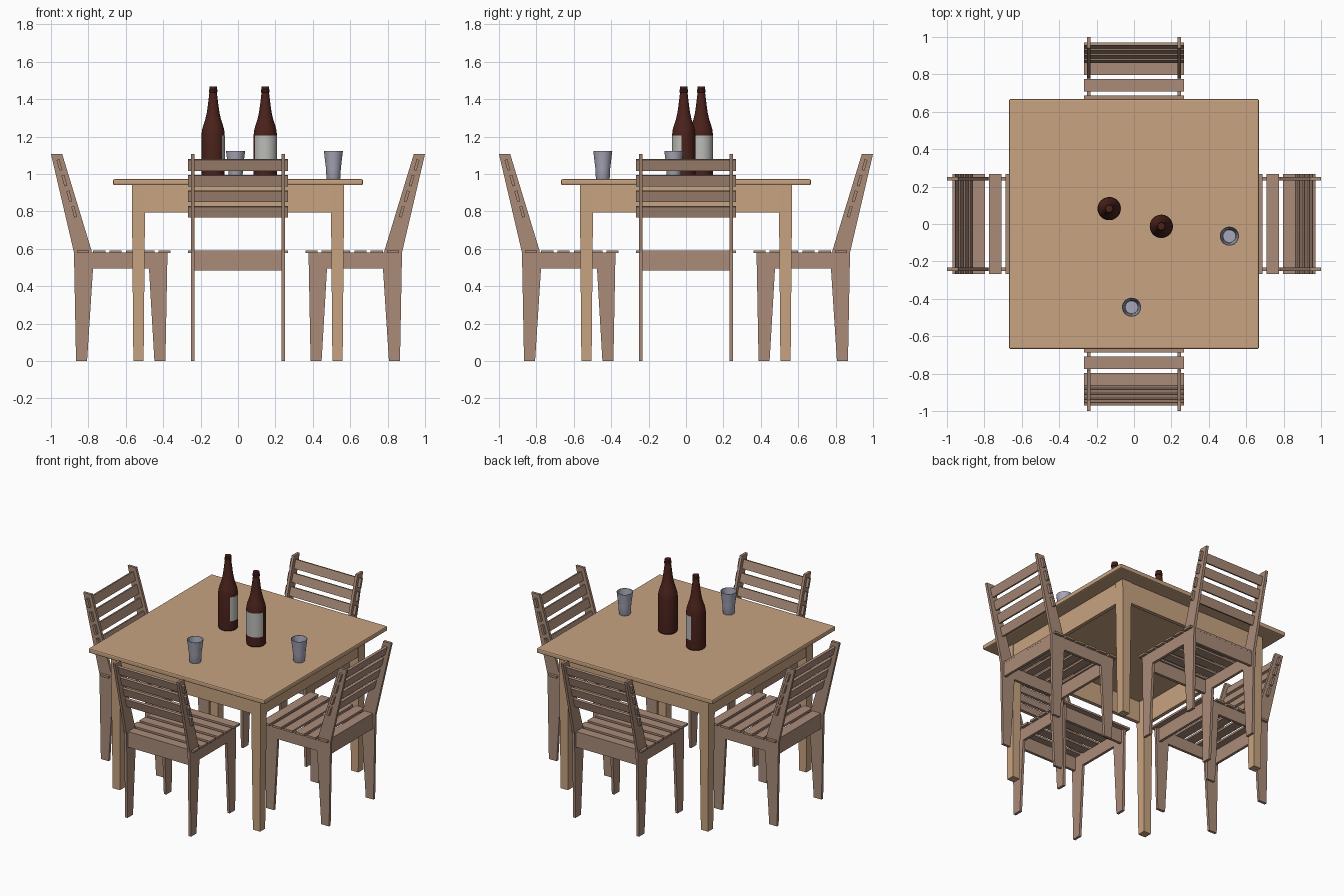
import bpy, bmesh
from math import sin, cos, pi, radians
from mathutils import Matrix, Vector

if "Cube" in bpy.data.objects:
    bpy.data.objects.remove(bpy.data.objects["Cube"])


def material(name, rgb):
    m = bpy.data.materials.new(name)
    m.diffuse_color = (*rgb, 1)
    m.use_nodes = True
    m.node_tree.nodes["Principled BSDF"].inputs["Base Color"].default_value = m.diffuse_color
    return m


TABLE_WOOD = material("table_wood", (0.58, 0.37, 0.22))
CHAIR_WOOD = material("chair_wood", (0.40, 0.26, 0.19))
BROWN_GLASS = material("brown_glass", (0.07, 0.016, 0.011))
PAPER = material("paper", (0.5, 0.5, 0.48))
CLEAR_GLASS = material("clear_glass", (0.38, 0.38, 0.48))


def finish(name, bm, mat, matrix=Matrix(), smooth=False):
    bmesh.ops.recalc_face_normals(bm, faces=bm.faces)
    mesh = bpy.data.meshes.new(name)
    bm.to_mesh(mesh)
    bm.free()
    mesh.materials.append(mat)
    ob = bpy.data.objects.new(name, mesh)
    bpy.context.collection.objects.link(ob)
    ob.matrix_world = matrix
    if smooth:
        bpy.ops.object.select_all(action='DESELECT')
        ob.select_set(True)
        bpy.context.view_layer.objects.active = ob
        bpy.ops.object.shade_smooth_by_angle(angle=radians(35))
    return ob


def box(name, centre, size, mat, matrix=Matrix(), tilt=0.0, taper=1.0):
    """Box tilted about x; taper scales the bottom face."""
    bm = bmesh.new()
    bmesh.ops.create_cube(bm, size=1)
    for v in bm.verts:
        k = taper if v.co.z < 0 else 1
        v.co = Vector((v.co.x * size[0] * k, v.co.y * size[1] * k, v.co.z * size[2]))
    place = Matrix.Translation(centre) @ Matrix.Rotation(tilt, 4, 'X')
    bmesh.ops.transform(bm, matrix=place, verts=bm.verts)
    return finish(name, bm, mat, matrix)


def plate(name, profile, x, thickness, mat, matrix):
    """Extrude a (y, z) outline along x."""
    bm = bmesh.new()
    face = bm.faces.new([bm.verts.new((x - thickness / 2, y, z)) for y, z in profile])
    ext = bmesh.ops.extrude_face_region(bm, geom=[face])
    verts = [g for g in ext["geom"] if isinstance(g, bmesh.types.BMVert)]
    bmesh.ops.translate(bm, vec=(thickness, 0, 0), verts=verts)
    return finish(name, bm, mat, matrix)


def lathe(name, profile, mat, location, start=0, end=360, steps=32):
    """Turn an (r, z) profile around z, fully or over an arc in degrees."""
    bm = bmesh.new()
    full = end - start == 360
    rings = []
    for i in range(steps if full else steps + 1):
        a = radians(start + (end - start) * i / steps)
        rings.append([bm.verts.new((r * cos(a), r * sin(a), z)) for r, z in profile])
    for i in range(steps):
        p, q = rings[i], rings[(i + 1) % len(rings)]
        for j in range(len(profile) - 1):
            bm.faces.new((p[j], q[j], q[j + 1], p[j + 1]))
    bmesh.ops.remove_doubles(bm, verts=bm.verts, dist=1e-5)
    return finish(name, bm, mat, Matrix.Translation(location), True)


# Table: bevelled top, tapered corner legs, aprons between them
top = box("table_top", (0, 0, 0.956), (1.336, 1.336, 0.032), TABLE_WOOD)
bevel = top.modifiers.new("edge", 'BEVEL')
bevel.width = 0.008
bevel.segments = 2
for sx in (-1, 1):
    for sy in (-1, 1):
        box("table_leg", (sx * 0.532, sy * 0.532, 0.47), (0.072, 0.072, 0.94),
            TABLE_WOOD, taper=0.76)
for k in range(4):
    box("table_apron", (0, -0.55, 0.868), (1.06, 0.025, 0.146), TABLE_WOOD,
        Matrix.Rotation(k * pi / 2, 4, 'Z'))

# Chairs: cut side frames joined by rails and slats, one per table side
SIDE = [(-0.866, 0), (-0.877, 0.58), (-1.0, 1.107), (-0.94, 1.107), (-0.78, 0.58),
        (-0.377, 0.58), (-0.388, 0), (-0.447, 0), (-0.476, 0.495),
        (-0.775, 0.495), (-0.807, 0)]
for k in range(4):
    turn = Matrix.Rotation(k * pi / 2, 4, 'Z')
    for s in (-1, 1):
        plate("chair_side_frame", SIDE, s * 0.241, 0.018, CHAIR_WOOD, turn)
    for i in range(6):
        box("seat_slat", (0, -0.829 + i * 0.0873, 0.584), (0.536, 0.065, 0.014),
            CHAIR_WOOD, turn)
    for i in range(4):
        box("back_slat", (0, -0.955 + i * 0.0265, 1.048 - i * 0.0835),
            (0.536, 0.016, 0.06), CHAIR_WOOD, turn, tilt=radians(16))
    for name, y in (("chair_back_rail", -0.852), ("chair_front_rail", -0.405)):
        box(name, (0, y, 0.531), (0.47, 0.018, 0.094), CHAIR_WOOD, turn)

# Bottles with a wrapped paper label
TABLE_Z = 0.972
BOTTLE = [(0, 0), (0.056, 0), (0.061, 0.006), (0.062, 0.02), (0.062, 0.24),
          (0.059, 0.265), (0.052, 0.29), (0.042, 0.32), (0.034, 0.355),
          (0.029, 0.39), (0.024, 0.43), (0.02, 0.463), (0.023, 0.466),
          (0.023, 0.478), (0.02, 0.481), (0.02, 0.495), (0, 0.495)]
LABEL = [(0.0615, 0.07), (0.0632, 0.07), (0.0632, 0.234), (0.0615, 0.234)]
for x, y, facing in ((-0.133, 0.082, 26), (0.146, -0.012, -80)):
    lathe("bottle", BOTTLE, BROWN_GLASS, (x, y, TABLE_Z))
    lathe("bottle_label", LABEL, PAPER, (x, y, TABLE_Z), facing - 69, facing + 69, 20)

# Drinking glasses: open tapered cups
CUP = [(0, 0), (0.035, 0), (0.037, 0.004), (0.04, 0.06), (0.046, 0.11), (0.051, 0.151),
       (0.048, 0.151), (0.043, 0.11), (0.037, 0.06), (0.034, 0.012), (0, 0.012)]
for x, y in ((0.51, -0.065), (-0.013, -0.445)):
    lathe("drinking_glass", CUP, CLEAR_GLASS, (x, y, TABLE_Z))
